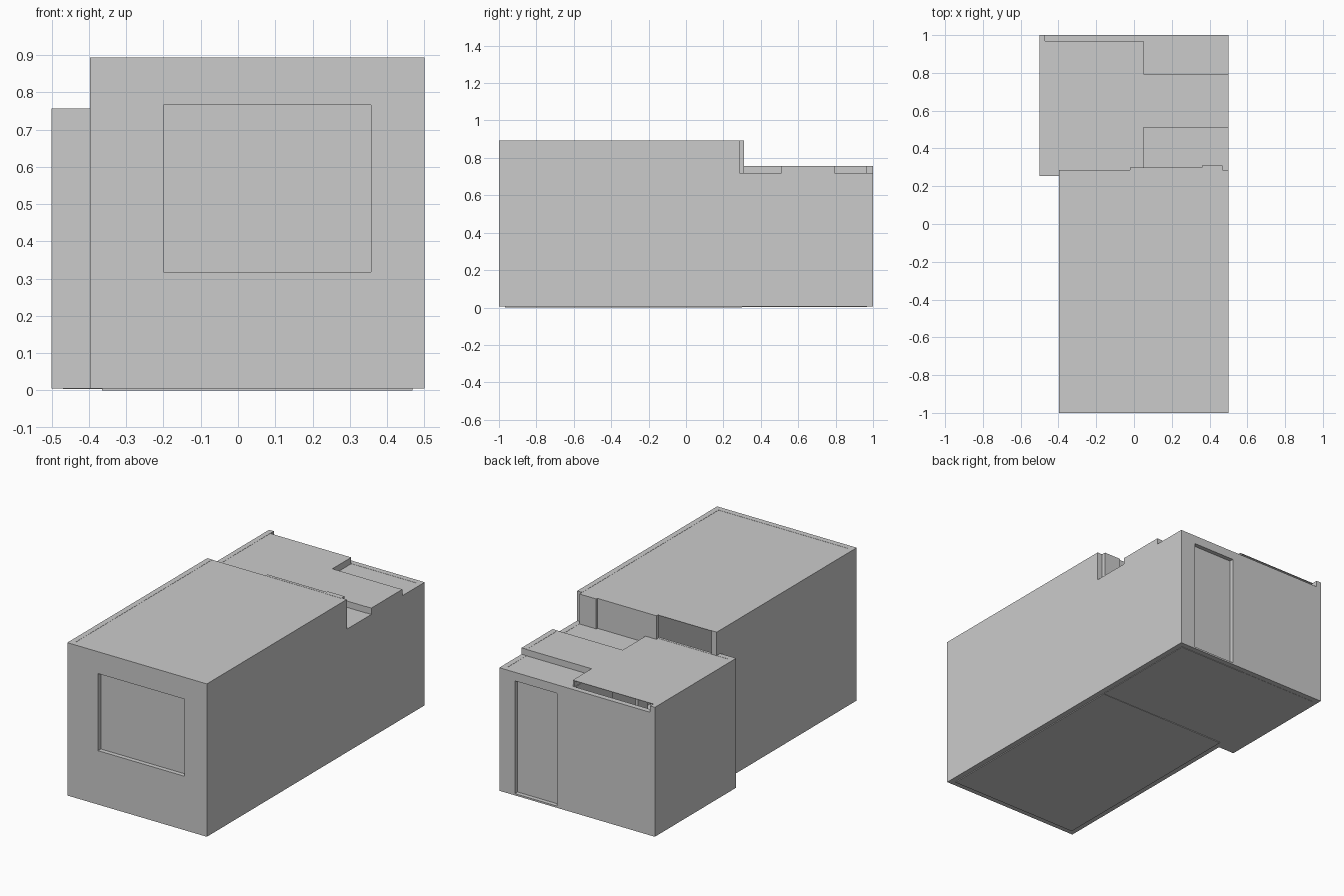
import bpy

if "Cube" in bpy.data.objects:
    bpy.data.objects.remove(bpy.data.objects["Cube"])

H_MAIN, H_BATH, H_HALL = 0.893, 0.757, 0.72   # wall heights
BASE = 0.005                                   # underside of the walls


def box(name, x, y, z):
    """Box from (min, max) ranges."""
    (x0, x1), (y0, y1), (z0, z1) = x, y, z
    v = [(a, b, c) for c in (z0, z1) for a, b in ((x0, y0), (x1, y0), (x1, y1), (x0, y1))]
    f = [(3, 2, 1, 0), (4, 5, 6, 7), (0, 1, 5, 4), (1, 2, 6, 5), (2, 3, 7, 6), (3, 0, 4, 7)]
    mesh = bpy.data.meshes.new(name)
    mesh.from_pydata(v, [], f)
    ob = bpy.data.objects.new(name, mesh)
    bpy.context.collection.objects.link(ob)
    return ob


def profile(name, outline, x):
    """Extrude a (y, z) outline along x."""
    n = len(outline)
    v = [(a, y, z) for a in x for y, z in outline]
    f = [tuple(reversed(range(n))), tuple(range(n, 2 * n))]
    f += [(i, (i + 1) % n, n + (i + 1) % n, n + i) for i in range(n)]
    mesh = bpy.data.meshes.new(name)
    mesh.from_pydata(v, [], f)
    bpy.context.collection.objects.link(bpy.data.objects.new(name, mesh))


def cut(wall, x, y, z):
    """Cut a rectangular opening through a wall."""
    cutter = box(wall.name + "_cutter", x, y, z)
    cutter.hide_render = True
    cutter.hide_viewport = True
    cutter.display_type = 'WIRE'
    mod = wall.modifiers.new("opening", 'BOOLEAN')
    mod.operation = 'DIFFERENCE'
    mod.solver = 'EXACT'
    mod.object = cutter


# Main room walls, with the window in the front
front = box("front_wall", (-0.397, 0.5), (-1, -0.967), (BASE, H_MAIN))
cut(front, (-0.20, 0.357), (-1.1, -0.9), (0.318, 0.766))
box("window_pane", (-0.20, 0.357), (-0.974, -0.969), (0.318, 0.766))
box("main_left_wall", (-0.397, -0.365), (-0.967, 0.285), (BASE, H_MAIN))

# Right wall runs the full length with a stepped top
profile("right_wall", [(-0.967, BASE), (1, BASE), (1, H_HALL), (0.795, H_HALL),
                       (0.795, H_BATH), (0.51, H_BATH), (0.51, H_HALL),
                       (0.285, H_HALL), (0.285, H_MAIN), (-0.967, H_MAIN)], (0.468, 0.5))

# Rear of the main room: corner pier, header over the hall, bathroom wall
box("corner_pier", (0.36, 0.468), (0.28, 0.31), (BASE, H_MAIN))
box("hall_header", (-0.02, 0.36), (0.283, 0.30), (0.67, H_MAIN))
box("bath_front_wall", (-0.365, 0.03), (0.27, 0.285), (BASE, H_BATH))

# Bathroom and hall walls, with the entrance door in the back
box("jog_wall", (-0.5, -0.365), (0.253, 0.285), (BASE, H_BATH))
box("bath_left_wall", (-0.5, -0.47), (0.285, 1), (BASE, H_BATH))
back = box("back_wall", (-0.47, 0.468), (0.968, 1), (BASE, H_HALL))
cut(back, (0.13, 0.40), (0.9, 1.1), (0.015, 0.67))
box("entrance_door", (0.13, 0.40), (0.969, 0.975), (0.015, 0.67))
partition = box("bath_partition", (0.035, 0.05), (0.30, 0.968), (BASE, H_HALL))
cut(partition, (0, 0.1), (0.39, 0.62), (0, 0.64))

# Ceilings
T = 0.004
box("main_ceiling", (-0.365, 0.468), (-0.967, 0.285), (H_MAIN - T, H_MAIN - 0.001))
box("bath_ceiling", (-0.47, 0.05), (0.285, 0.968), (H_BATH - T, H_BATH - 0.001))
for side, y in (("front", (0.30, 0.51)), ("back", (0.795, 0.968))):
    box("hall_ceiling_" + side, (0.05, 0.468), y, (H_HALL - T, H_HALL - 0.001))
    box("bath_ceiling_edge_" + side, (0.038, 0.05), y, (H_HALL, H_BATH - T))
profile("hall_ceiling_raised", [(0.51, H_HALL - T), (0.795, H_HALL - T),
                                (0.795, H_BATH - 0.001), (0.51, H_BATH - 0.001)], (0.05, 0.468))

# Floors
box("main_floor", (-0.365, 0.468), (-0.967, 0.30), (0, 0.006))
box("hall_floor", (0.035, 0.468), (0.30, 0.968), (0.002, 0.007))
box("bath_floor", (-0.47, 0.035), (0.285, 0.968), (0.004, 0.01))
